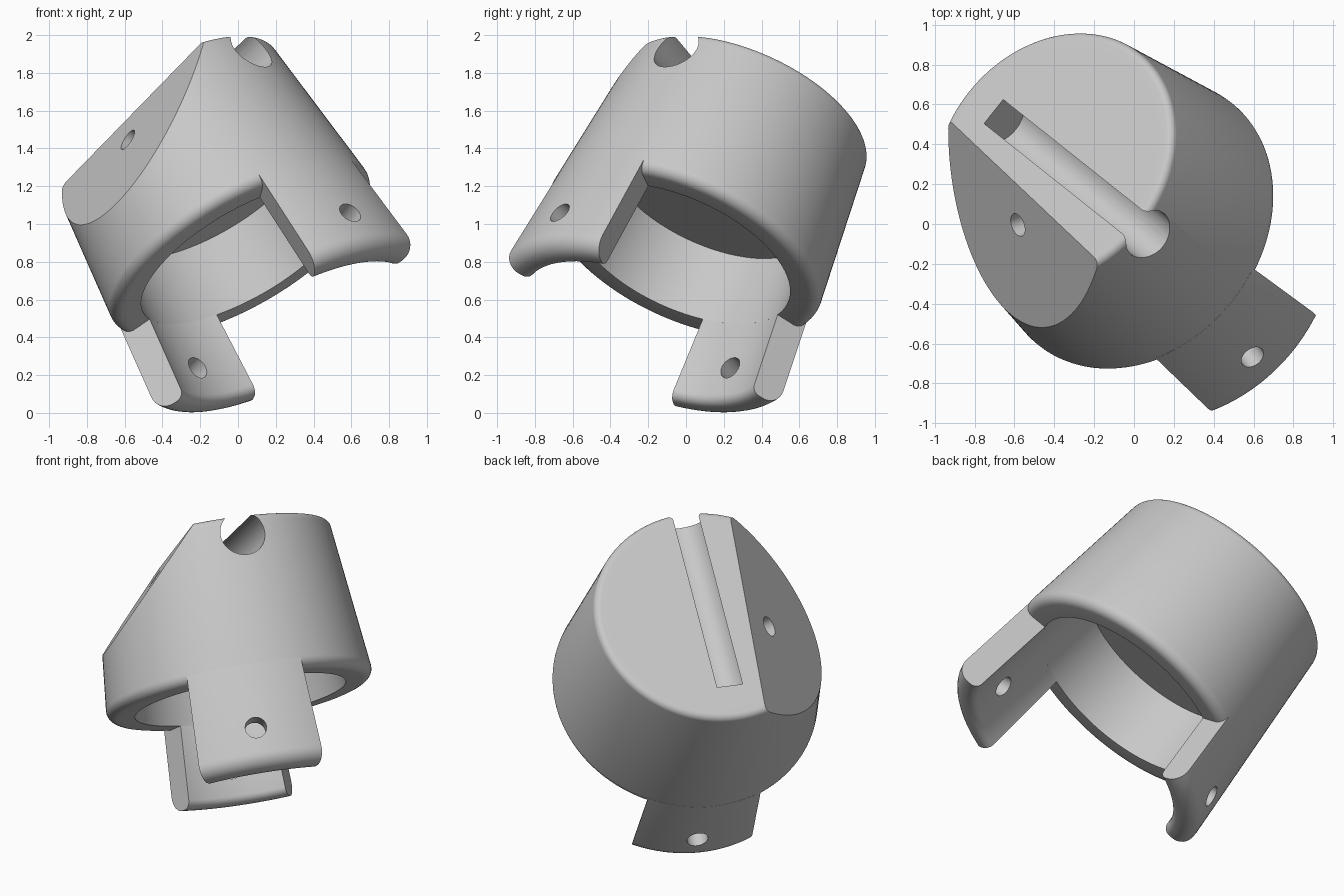
import bpy, bmesh
from math import radians, cos, sin, tan, pi
from mathutils import Vector, Matrix

old = bpy.data.objects.get("Cube")
if old:
    bpy.data.objects.remove(old, do_unlink=True)

# Single plain grey plastic
grey = bpy.data.materials.new("plain grey")
grey.use_nodes = True
COLOUR = (0.58, 0.58, 0.58, 1)
grey.diffuse_color = COLOUR
grey.node_tree.nodes["Principled BSDF"].inputs["Base Color"].default_value = COLOUR

# Tilted frame of the cup: axis, uphill direction and level cross direction
axis = Vector((-0.469, 0.373, 0.80)).normalized()
uphill = (Vector((0, 0, 1)) - axis * axis.z).normalized()
cross = axis.cross(uphill)
FRAME = Matrix.Translation((0.005, 0, 0.89)) @ Matrix((uphill, cross, axis)).transposed().to_4x4()

TAPER = 0.107


def outer(h):
    return 0.778 - TAPER * h


def inner(h):
    return 0.612 - TAPER * h


def fillet(before, corner, after, radius, steps=8):
    """Points of a round corner that is tangent to both sides."""
    b, c, a = Vector(before), Vector(corner), Vector(after)
    u, v = (b - c).normalized(), (a - c).normalized()
    half = u.angle(v) / 2
    centre = c + (u + v).normalized() * (radius / sin(half))
    start, end = c + u * radius / tan(half) - centre, c + v * radius / tan(half) - centre
    sweep = start.angle(end)
    pts = []
    for i in range(steps + 1):
        t = i / steps
        p = centre + (start * sin((1 - t) * sweep) + end * sin(t * sweep)) / sin(sweep)
        pts.append((p.x, p.y))
    return pts


def make_object(name, bm):
    bmesh.ops.recalc_face_normals(bm, faces=bm.faces)
    mesh = bpy.data.meshes.new(name)
    bm.to_mesh(mesh)
    bm.free()
    mesh.materials.append(grey)
    obj = bpy.data.objects.new(name, mesh)
    obj.matrix_world = FRAME
    bpy.context.collection.objects.link(obj)
    return obj


def revolve(name, profile, start=0, sweep=2 * pi, segments=128):
    """Turn a profile of (radius, height) around the cup axis."""
    bm = bmesh.new()
    full = sweep > 6
    rows = []
    for i in range(segments if full else segments + 1):
        ang = start + sweep * i / segments
        rows.append([bm.verts.new((r * cos(ang), r * sin(ang), h)) for r, h in profile])
    n = len(profile)
    pairs = list(zip(rows, rows[1:]))
    if full:
        pairs.append((rows[-1], rows[0]))
    for p, q in pairs:
        for j in range(n - 1 if full else n):
            k = (j + 1) % n
            bm.faces.new((p[j], p[k], q[k], q[j]))
    if not full:
        bm.faces.new(rows[0])
        bm.faces.new(rows[-1])
    bmesh.ops.remove_doubles(bm, verts=bm.verts, dist=1e-5)
    return make_object(name, bm)


def rod(start, end, radius):
    """Cylindrical cutter between two points of the cup frame."""
    start, end = Vector(start), Vector(end)
    d = end - start
    bm = bmesh.new()
    place = Matrix.Translation((start + end) / 2) @ d.to_track_quat('Z', 'Y').to_matrix().to_4x4()
    bmesh.ops.create_cone(bm, cap_ends=True, segments=48, radius1=radius, radius2=radius,
                          depth=d.length, matrix=place)
    return make_object("cutter", bm)


def block(point, normal, size=3):
    """Cutter that removes everything beyond a plane."""
    bm = bmesh.new()
    place = (Matrix.Translation(point) @ normal.to_track_quat('Z', 'Y').to_matrix().to_4x4()
             @ Matrix.Translation((0, 0, size / 2)))
    bmesh.ops.create_cube(bm, size=size, matrix=place)
    return make_object("cutter", bm)


def cut(obj, cutters):
    for c in cutters:
        c.hide_render = True
        mod = obj.modifiers.new("cut", 'BOOLEAN')
        mod.operation = 'DIFFERENCE'
        mod.solver = 'EXACT'
        mod.object = c
    bpy.context.view_layer.update()
    graph = bpy.context.evaluated_depsgraph_get()
    mesh = bpy.data.meshes.new_from_object(obj.evaluated_get(graph))
    obj.modifiers.clear()
    obj.data = mesh
    for c in cutters:
        bpy.data.objects.remove(c, do_unlink=True)
    bpy.ops.object.select_all(action='DESELECT')
    obj.select_set(True)
    bpy.context.view_layer.objects.active = obj
    bpy.ops.object.shade_smooth_by_angle(angle=radians(30))


# Tapered cup, hollow from below
TOP, RIM, CEILING = 0.885, -0.06, 0.34
top_corner, rim_corner = (outer(TOP), TOP), (outer(RIM), RIM)
rim_inside = (inner(RIM), RIM)
profile = [(0, CEILING), (inner(CEILING), CEILING), rim_inside]
profile += fillet(rim_inside, rim_corner, top_corner, 0.06)
profile += fillet(rim_corner, top_corner, (0, TOP), 0.04)
profile += [(0.6, TOP), (0, TOP)]
cup = revolve("cup_body", profile)

# Slanted flat, its drilled hole, and the round channel breaking the top
flat_centre = Vector((-0.033, -0.37, 0.719))
flat_normal = Vector((-0.05, -0.73, 0.68)).normalized()
cut(cup, [
    block(flat_centre, flat_normal),
    rod(flat_centre + flat_normal * 0.2, flat_centre - flat_normal * 0.75, 0.06),
    rod((-0.47, 0, TOP - 0.107), (1.1, 0, TOP - 0.107), 0.132),
])


# Two curved tabs with rounded tips and a pin hole each
def tab(name, azimuth, length, hole_height):
    mid, half = radians(azimuth), radians(25.5)
    tip_out, tip_in = (outer(-length), -length), (inner(-length), -length)
    root_out, root_in = (outer(0), 0), (inner(RIM), RIM)
    pts = [root_out]
    pts += fillet(root_out, tip_out, tip_in, 0.09)
    pts += fillet(tip_out, tip_in, root_in, 0.05)
    # root tucked inside the cup wall
    pts += [root_in, (inner(0) + 0.03, 0), (inner(0) + 0.03, 0.06), (outer(0) - 0.03, 0.06),
            (outer(0) - 0.03, 0)]
    obj = revolve(name, pts, mid - half, 2 * half, 24)
    out = Vector((cos(mid), sin(mid), 0))
    level = Vector((0, 0, hole_height))
    cut(obj, [rod(out * 0.4 + level, out * 1.1 + level, 0.062)])


tab("front_tab", -11, 0.64, -0.39)
tab("back_tab", 175.8, 0.535, -0.33)
